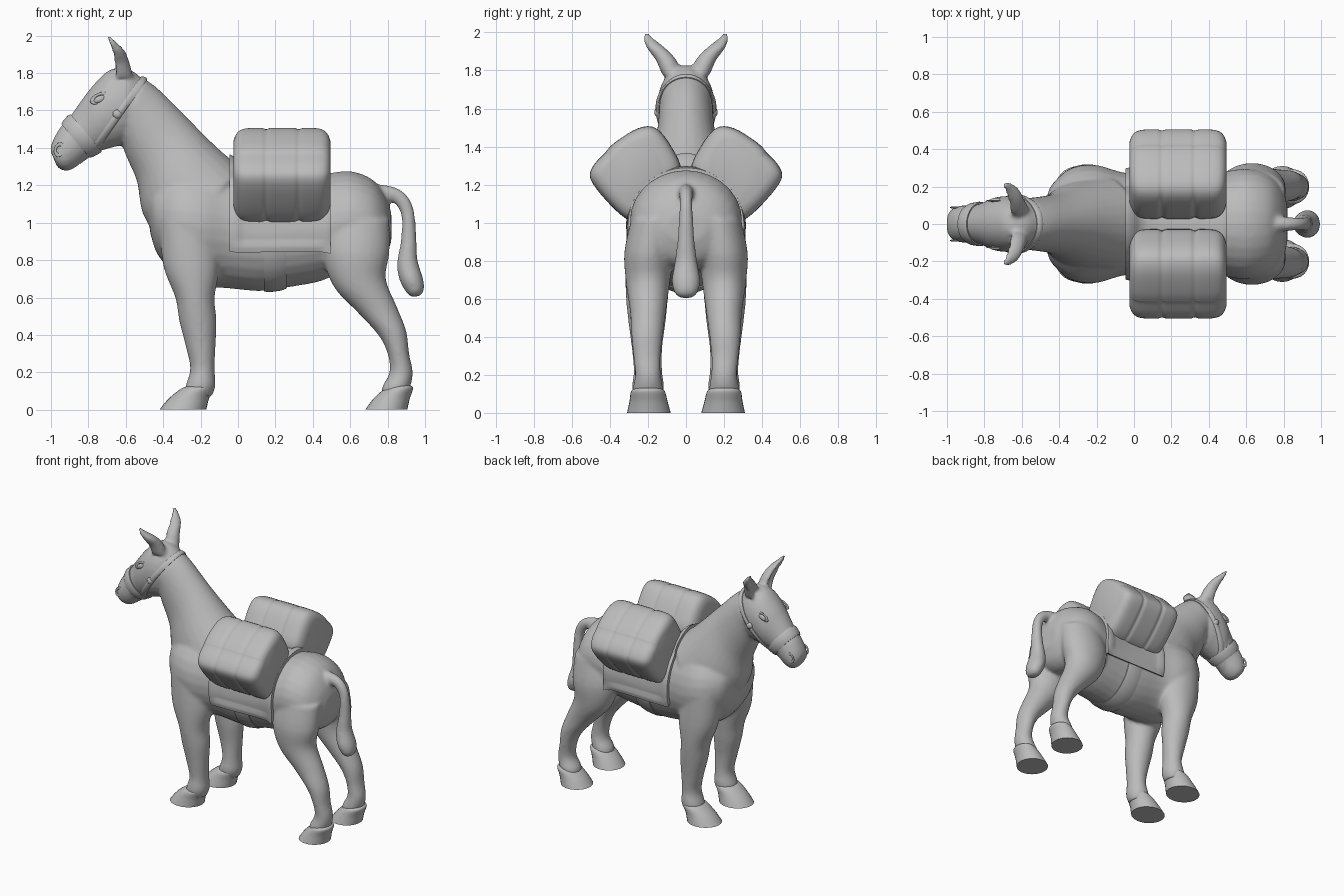
import bpy, bmesh, math
from mathutils import Vector
from mathutils.bvhtree import BVHTree

if "Cube" in bpy.data.objects:
    bpy.data.objects.remove(bpy.data.objects["Cube"])

clay = bpy.data.materials.new("clay_grey")
clay.use_nodes = True
GREY = (0.5, 0.5, 0.5, 1)
clay.diffuse_color = GREY
clay.node_tree.nodes["Principled BSDF"].inputs["Base Color"].default_value = GREY


def spline(keys, closed=False, steps=4):
    """Smooth list of number tuples through the keys."""
    out, n = [], len(keys)
    for i in range(n if closed else n - 1):
        ids = [i - 1, i, i + 1, i + 2]
        a, b, c, d = [keys[k % n] if closed else keys[min(max(k, 0), n - 1)] for k in ids]
        for s in range(steps):
            t = s / steps
            out.append([0.5 * (2*q + (r - p)*t + (2*p - 5*q + 4*r - s4)*t*t + (3*q - p - 3*r + s4)*t**3)
                        for p, q, r, s4 in zip(a, b, c, d)])
    return out if closed else out + [list(keys[-1])]


def skin(bm, loops, closed=False):
    """Join matching point loops into a solid."""
    rows = [[bm.verts.new(p) for p in loop] for loop in loops]
    n = len(rows[0])
    pairs = list(zip(rows, rows[1:])) + ([(rows[-1], rows[0])] if closed else [])
    for a, b in pairs:
        for i in range(n):
            bm.faces.new((a[i], a[(i+1) % n], b[(i+1) % n], b[i]))
    if not closed:
        bm.faces.new(rows[0])
        bm.faces.new(rows[-1])


def loft(bm, keys, side=1, dent=0.0, sides=28):
    """Keys: x, z of one edge; x, z of the opposite edge; centre y; half width."""
    loops = []
    for ax, az, bx, bz, y, w in spline(keys):
        loop = []
        for i in range(sides):
            t = 2 * math.pi * i / sides
            u, v = math.cos(t), math.sin(t)
            if u > 0:
                u -= dent * math.exp(-(v / 0.6)**2)
            loop.append(((ax+bx)/2 + u*(ax-bx)/2, side*(y + w*v), (az+bz)/2 + u*(az-bz)/2))
        loops.append(loop)
    skin(bm, loops)


def finish(bm, name, angle=40):
    bmesh.ops.recalc_face_normals(bm, faces=bm.faces[:])
    me = bpy.data.meshes.new(name)
    bm.to_mesh(me)
    bm.free()
    ob = bpy.data.objects.new(name, me)
    bpy.context.collection.objects.link(ob)
    me.materials.append(clay)
    smooth(ob, angle)
    return ob


def smooth(ob, angle):
    bpy.ops.object.select_all(action='DESELECT')
    ob.select_set(True)
    bpy.context.view_layer.objects.active = ob
    bpy.ops.object.shade_smooth_by_angle(angle=math.radians(angle))


# Body: trunk, neck, head, tail, legs and ears fused into one skin
bm = bmesh.new()
trunk = [(-.48, 1.12, -.47, .95, 0, .10), (-.45, 1.22, -.43, .83, 0, .21), (-.33, 1.29, -.33, .72, 0, .30),
         (-.2, 1.30, -.2, .66, 0, .315), (-.05, 1.28, -.06, .65, 0, .275), (.12, 1.25, .12, .635, 0, .265),
         (.3, 1.25, .3, .66, 0, .265), (.45, 1.26, .45, .69, 0, .275), (.6, 1.275, .58, .75, 0, .295),
         (.72, 1.23, .7, .75, 0, .27), (.79, 1.14, .78, .8, 0, .20), (.82, 1.05, .82, .9, 0, .10)]
neck = [(-.5, 1.77, -.64, 1.48, 0, .14), (-.42, 1.71, -.60, 1.36, 0, .145), (-.28, 1.57, -.54, 1.22, 0, .165),
        (-.12, 1.41, -.51, 1.05, 0, .22), (.03, 1.28, -.42, .9, 0, .26)]
head = [(-.5, 1.76, -.60, 1.48, 0, .11), (-.58, 1.82, -.62, 1.42, 0, .145), (-.68, 1.82, -.68, 1.40, 0, .15),
        (-.77, 1.74, -.73, 1.385, 0, .14), (-.84, 1.65, -.77, 1.37, 0, .115), (-.90, 1.565, -.82, 1.335, 0, .10),
        (-.95, 1.51, -.87, 1.295, 0, .10), (-.99, 1.44, -.92, 1.275, 0, .09), (-1.005, 1.39, -.965, 1.295, 0, .065)]
tail = [(.68, 1.2, .72, 1.1, 0, .05), (.80, 1.2, .79, 1.11, 0, .04), (.89, 1.16, .84, 1.10, 0, .035),
        (.94, 1.07, .875, 1.03, 0, .036), (.955, .9, .87, .9, 0, .046), (.96, .8, .85, .78, 0, .06),
        (.99, .7, .865, .69, 0, .075), (.995, .64, .905, .62, 0, .06), (.975, .61, .935, .60, 0, .03)]
for part in (trunk, neck, head, tail):
    loft(bm, part)
front_leg = [(-.42, 1.0, -.12, 1.0, .19, .12), (-.40, .77, -.10, .77, .2, .12), (-.335, .6, -.125, .6, .205, .11),
             (-.315, .48, -.115, .48, .205, .098), (-.28, .34, -.12, .34, .205, .08),
             (-.255, .22, -.125, .22, .2, .075), (-.28, .13, -.12, .13, .2, .085), (-.29, .07, -.14, .07, .2, .07)]
hind_leg = [(.46, 1.0, .81, 1.02, .16, .13), (.45, .84, .81, .84, .195, .13), (.51, .66, .79, .70, .2, .115),
            (.64, .52, .85, .55, .2, .095), (.75, .4, .90, .42, .205, .083), (.80, .3, .915, .3, .205, .072),
            (.81, .2, .935, .2, .2, .068), (.77, .12, .92, .12, .2, .08), (.77, .06, .89, .06, .2, .07)]
ear = [(-.69, 1.77, -.56, 1.78, .075, .05), (-.69, 1.85, -.58, 1.86, .105, .055), (-.695, 1.91, -.605, 1.92, .155, .05),
       (-.705, 1.965, -.65, 1.965, .195, .03), (-.71, 2.0, -.685, 2.0, .212, .014)]
for s in (1, -1):
    loft(bm, front_leg, s)
    loft(bm, hind_leg, s)
    loft(bm, ear, s, dent=0.9)
body = finish(bm, "animal_body", 180)
rm = body.modifiers.new("fuse", 'REMESH')
rm.mode, rm.voxel_size = 'VOXEL', 0.012
sm = body.modifiers.new("soften", 'SMOOTH')
sm.factor, sm.iterations = 0.5, 8
dg = bpy.context.evaluated_depsgraph_get()
body.data = bpy.data.meshes.new_from_object(body.evaluated_get(dg))
body.modifiers.clear()
smooth(body, 180)
tree = BVHTree.FromPolygons([v.co for v in body.data.vertices], [p.vertices for p in body.data.polygons])

# Hooves
for name, x0, k in (("front", -.42, 1), ("hind", .68, .9)):
    for label, s in (("left", 1), ("right", -1)):
        bm = bmesh.new()
        loft(bm, [(x0, 0, x0 + .25*k, 0, .195, .115), (x0 + .05*k, .06, x0 + .265*k, .06, .197, .1),
                  (x0 + .12*k, .115, x0 + .285*k, .115, .2, .088), (x0 + .17*k, .13, x0 + .27*k, .13, .2, .06)], s)
        finish(bm, f"{name}_hoof_{label}", 50)


def band(name, cx, cz, ux, uz, width, thick, reach=math.pi, rim=0.0, count=72):
    """Strap hugging the body in the plane through the centre, up (ux, uz) and y."""
    up = Vector((ux, 0, uz)).normalized()
    n = Vector((up.z, 0, -up.x))
    full = reach >= math.pi
    cols = max(4, int(width / 0.015))
    loops = []
    for i in range(count):
        f = -1 + 2 * i / (count if full else count - 1)
        d = up * math.cos(f * reach) + Vector((0, math.sin(f * reach), 0))
        outer, inner = [], []
        for j in range(cols + 1):
            e = -1 + 2 * j / cols
            o = Vector((cx, 0, cz)) + n * width * e
            hit = tree.ray_cast(o, d)[0] or o
            edge = 1 if (abs(e) > 0.88 or abs(f) > 0.93) and not full else 0
            round_off = 0.5 if j in (0, cols) else 1
            outer.append(hit + d * (thick * round_off + rim * edge))
            inner.append(hit - d * 0.012)
        loops.append(outer + inner[::-1])
    bm = bmesh.new()
    skin(bm, loops, full)
    return finish(bm, name, 50)


# Tack: blanket, girth and halter
band("saddle_blanket", .225, 1.0, 0, 1, .27, .024, math.radians(119), .012)
band("girth_strap", .2, .9, 0, 1, .06, .012)
band("noseband", -.85, 1.47, -.15, .18, .036, .014)
band("cheek_strap", -.63, 1.59, .26, .37, .018, .012)

# Saddle packs: cushioned bales with cord creases
section = [(.03, 1.27), (.08, 1.40), (.16, 1.495), (.25, 1.495), (.36, 1.43), (.41, 1.385), (.425, 1.365),
           (.485, 1.30), (.50, 1.23), (.42, 1.12), (.31, 1.02), (.24, 1.02), (.12, 1.15)]
outline = spline(section, True, 4)
cy = sum(p[0] for p in outline) / len(outline)
cz = sum(p[1] for p in outline) / len(outline)
for label, s in (("left", 1), ("right", -1)):
    loops = []
    for i in range(1, 60):
        u = -1 + i / 30
        x = .235 + .268 * u
        k = (1 - abs(u)**9)**0.28
        k *= 1.01 - 0.035 * sum(math.exp(-((x - g) / .014)**2) for g in (.15, .325))
        loops.append([(x, s * (cy + (y - cy) * k), cz + (z - cz) * k) for y, z in outline])
    bm = bmesh.new()
    skin(bm, loops)
    finish(bm, f"saddle_pack_{label}", 60)


def on_side(name, x, z, size, tilt, s, ring=False):
    """Small rounded detail resting on the side of the head."""
    hit = tree.ray_cast(Vector((x, s, z)), Vector((0, -s, 0)))[0]
    if ring:
        bpy.ops.mesh.primitive_torus_add(major_radius=1, minor_radius=.35, major_segments=20, minor_segments=8)
    else:
        bpy.ops.mesh.primitive_uv_sphere_add(segments=20, ring_count=12)
    ob = bpy.context.object
    ob.name = name
    ob.location = hit
    ob.scale = size
    ob.rotation_euler = (math.pi / 2, tilt, 0)
    ob.data.materials.append(clay)
    smooth(ob, 180)


# Face details and halter buckles
for label, s in (("left", 1), ("right", -1)):
    on_side(f"eye_{label}", -.74, 1.66, (.032, .018, .012), -.4, s)
    on_side(f"eyelid_{label}", -.74, 1.665, (.04, .022, .012), -.4, s, True)
    on_side(f"nostril_{label}", -.955, 1.39, (.022, .03, .012), .3, s, True)
    on_side(f"buckle_{label}", -.645, 1.58, (.025, .025, .02), 0, s)
